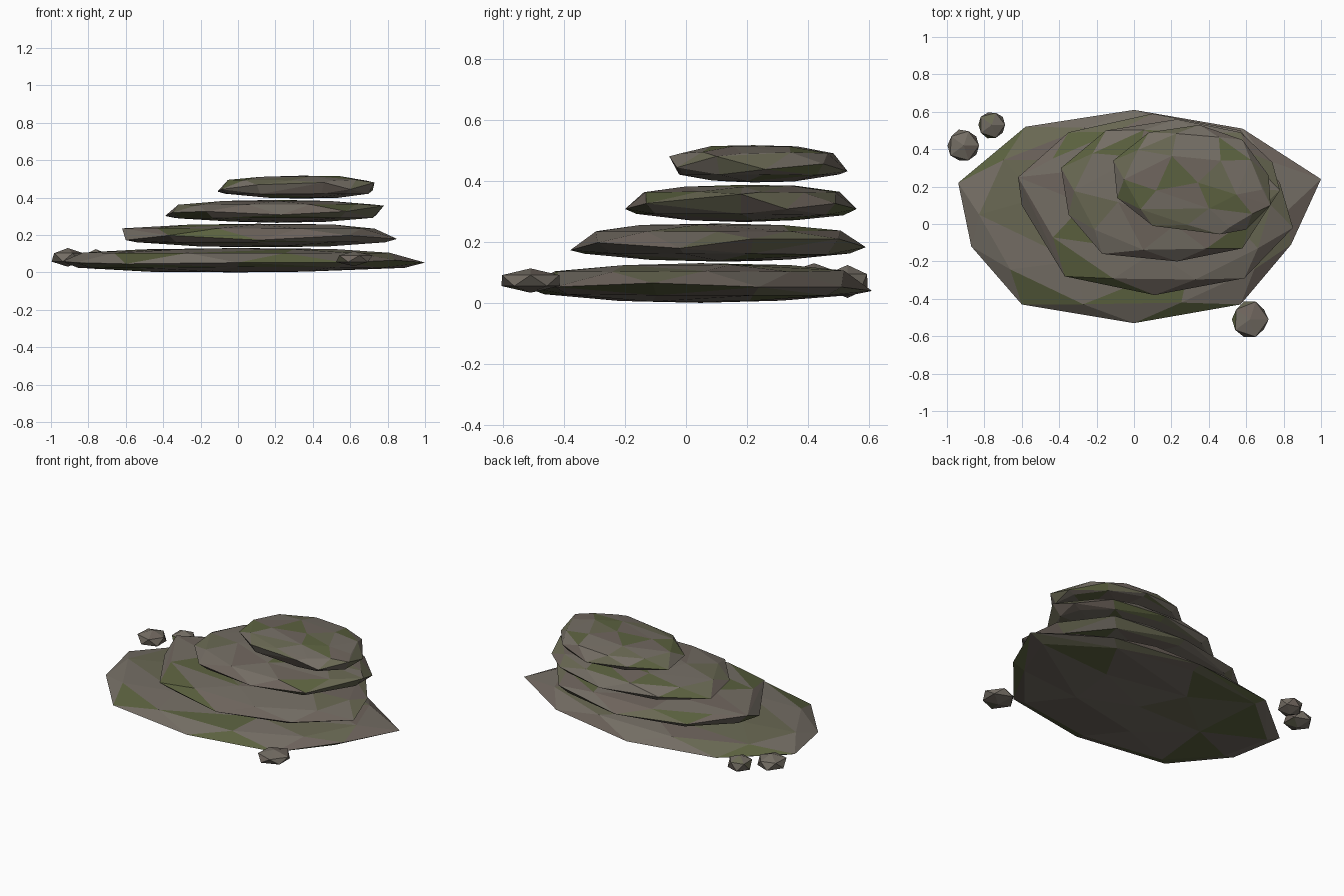
import bpy, bmesh, random
from mathutils import Vector

if "Cube" in bpy.data.objects:
    bpy.data.objects.remove(bpy.data.objects["Cube"])

random.seed(4)


def material(name, rgb):
    m = bpy.data.materials.new(name)
    m.diffuse_color = (*rgb, 1)
    m.use_nodes = True
    m.node_tree.nodes["Principled BSDF"].inputs["Base Color"].default_value = m.diffuse_color
    return m


SHADES = [material("stone", (0.175, 0.155, 0.128)),
          material("warm_stone", (0.155, 0.128, 0.108)),
          material("mossy_stone", (0.14, 0.138, 0.085)),
          material("moss", (0.105, 0.12, 0.05))]


def finish(name, bm, moss):
    me = bpy.data.meshes.new(name)
    for m in SHADES:
        me.materials.append(m)
    bmesh.ops.recalc_face_normals(bm, faces=bm.faces[:])
    for f in bm.faces:
        f.smooth = False
        f.material_index = random.choices(range(4), (4, 2, moss * 3, moss * 2))[0]
    bm.to_mesh(me)
    bm.free()
    ob = bpy.data.objects.new(name, me)
    bpy.context.collection.objects.link(ob)


def slab(name, z0, z1, outline, moss):
    """Faceted hull: rim outline (x, y, height fraction) with shrunken rings above and below."""
    bm = bmesh.new()
    h = z1 - z0
    n = len(outline)
    c = Vector((sum(p[0] for p in outline) / n, sum(p[1] for p in outline) / n))
    rim = [Vector(p[:2]) for p in outline]
    for p in outline:
        bm.verts.new((p[0], p[1], z0 + h * p[2]))
    # (scale, height fraction, step, stagger)
    for s, f, step, stag in ((0.9, 0.2, 1, 0), (0.5, 0.04, 2, 1),
                             (0.9, 0.8, 1, 1), (0.52, 0.96, 2, 0)):
        for i in range(0, n, step):
            p = rim[i].lerp(rim[(i + 1) % n], 0.5) if stag else rim[i]
            q = c + (p - c) * (s + random.uniform(-0.02, 0.02))
            bm.verts.new((q.x, q.y, z0 + h * (f + random.uniform(-0.02, 0.02))))
    for z in (z0, z1):
        bm.verts.new((c.x, c.y, z))
    r = bmesh.ops.convex_hull(bm, input=bm.verts[:])
    junk = {g for g in r["geom_interior"] + r["geom_unused"]
            if isinstance(g, bmesh.types.BMVert)}
    bmesh.ops.delete(bm, geom=list(junk), context='VERTS')
    finish(name, bm, moss)


# Stacked slabs, bottom to top
slab("base_slab", 0.0, 0.13, [
    (1.0, 0.24, .4), (0.58, 0.51, .4), (0, 0.61, .3), (-0.58, 0.52, .4), (-0.94, 0.22, .45),
    (-0.87, -0.12, .4), (-0.6, -0.43, .35), (0, -0.53, .4), (0.57, -0.43, .4), (0.84, -0.11, .5)], 1.3)
slab("second_slab", 0.135, 0.26, [
    (0.85, -0.02, .35), (0.78, 0.22, .6), (0.57, 0.5, .6), (0.1, 0.59, .38), (-0.35, 0.49, .5),
    (-0.62, 0.25, .8), (-0.6, 0.1, .3), (-0.37, -0.28, .5), (0.11, -0.38, .3), (0.59, -0.29, .5)], 0.6)
slab("third_slab", 0.265, 0.387, [
    (0.78, 0.18, .75), (0.74, 0.33, .35), (0.57, 0.49, .5), (0.23, 0.56, .35), (-0.15, 0.5, .5),
    (-0.39, 0.3, .3), (-0.35, 0.05, .45), (-0.17, -0.16, .5), (0.23, -0.2, .35), (0.58, -0.13, .5)], 0.5)
slab("top_slab", 0.395, 0.517, [
    (0.73, 0.1, .7), (0.72, 0.26, .35), (0.58, 0.45, .5), (0.35, 0.53, .3), (0.08, 0.49, .5),
    (-0.11, 0.34, .3), (-0.09, 0.14, .4), (0.1, -0.01, .6), (0.46, -0.055, .7), (0.6, -0.03, .4)], 0.5)

# Loose pebbles: centre, radii, roughness through seeded jitter
for name, loc, rx, rz in (("left_pebble", (-0.91, 0.42, 0.08), 0.095, 0.05),
                          ("back_pebble", (-0.76, 0.53, 0.07), 0.08, 0.054),
                          ("front_pebble", (0.62, -0.51, 0.073), 0.107, 0.04)):
    bm = bmesh.new()
    bmesh.ops.create_icosphere(bm, subdivisions=1, radius=1)
    for v in bm.verts:
        k = random.uniform(0.94, 1.06)
        v.co = Vector((v.co.x * rx * k, v.co.y * rx * k, v.co.z * rz)) + Vector(loc)
    finish(name, bm, 0.2)
